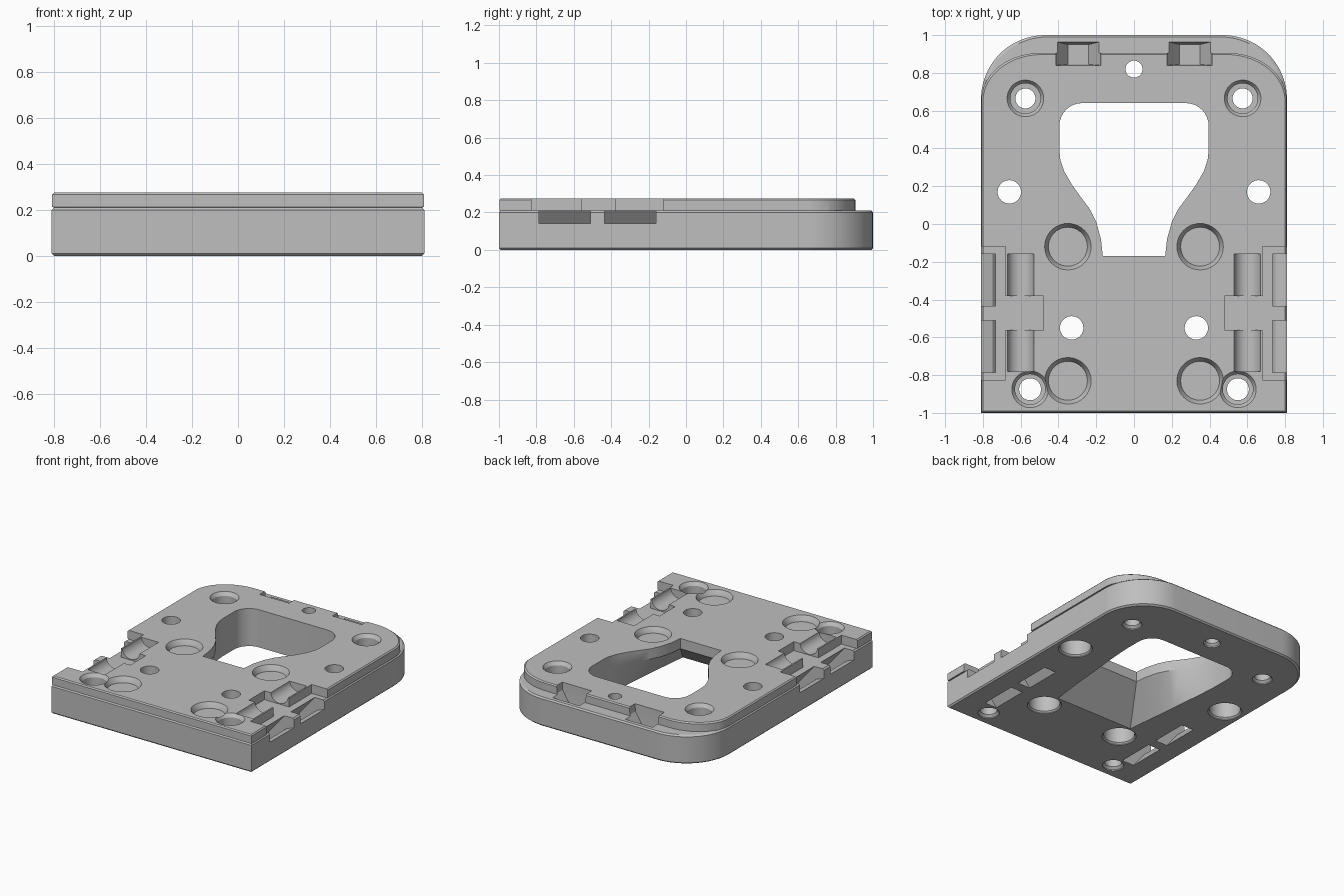
import bpy, bmesh, math

if "Cube" in bpy.data.objects:
    bpy.data.objects.remove(bpy.data.objects["Cube"])

grey = bpy.data.materials.new("plain_grey")
grey.use_nodes = True
COLOUR = (0.52, 0.52, 0.52, 1)
grey.diffuse_color = COLOUR
grey.node_tree.nodes["Principled BSDF"].inputs["Base Color"].default_value = COLOUR

TOP = 0.275


def loft(name, rings):
    """Closed solid through rings of equal point count."""
    bm = bmesh.new()
    loops = [[bm.verts.new(p) for p in ring] for ring in rings]
    n = len(loops[0])
    bm.faces.new(loops[0])
    bm.faces.new(loops[-1])
    for a, b in zip(loops, loops[1:]):
        for i in range(n):
            j = (i + 1) % n
            bm.faces.new((a[i], a[j], b[j], b[i]))
    bmesh.ops.recalc_face_normals(bm, faces=bm.faces)
    mesh = bpy.data.meshes.new(name)
    bm.to_mesh(mesh)
    bm.free()
    mesh.materials.append(grey)
    obj = bpy.data.objects.new(name, mesh)
    bpy.context.collection.objects.link(obj)
    return obj


def outline(w, front, back, rx, ry, z):
    """Plate outline: square front, rounded back corners."""
    steps = 20
    pts = [(-w, front, z), (w, front, z)]
    for side in (1, -1):
        for k in range(steps + 1):
            a = math.pi / 2 * (k if side > 0 else steps - k) / steps
            pts.append((side * (w - rx + rx * math.cos(a)),
                        back - ry + ry * math.sin(a), z))
    return pts


def lower(inset, z):
    return outline(0.81 - inset, -1 + inset, 1 - inset, 0.34, 0.34, z)


def upper(inset, z):
    return outline(0.808 - inset, -0.998 + inset, 0.905 - inset, 0.31, 0.25, z)


# Main plate with a stepped rounded back and fine chamfers
plate = loft("base_plate", [lower(0.01, 0), lower(0, 0.01), lower(0, 0.2),
                            lower(0.01, 0.21), upper(0, 0.212),
                            upper(0, TOP - 0.008), upper(0.008, TOP)])


def cut(cutter):
    mod = plate.modifiers.new("cut", "BOOLEAN")
    mod.operation = "DIFFERENCE"
    mod.solver = "EXACT"
    mod.object = cutter
    bpy.context.view_layer.objects.active = plate
    bpy.ops.object.modifier_apply(modifier=mod.name)
    bpy.data.objects.remove(cutter)


def round_cut(x, y, steps):
    """Turned cutter; steps are (radius, height) pairs."""
    n = 40
    cut(loft("hole_cutter", [[(x + r * math.cos(2 * math.pi * i / n),
                               y + r * math.sin(2 * math.pi * i / n), z)
                              for i in range(n)] for r, z in steps]))


def prism_cut(section, y0, y1):
    """Cutter with an (x, z) section running along y."""
    cut(loft("slot_cutter", [[(x, y, z) for x, z in section] for y in (y0, y1)]))


def box_cut(x0, x1, y0, y1, z0):
    prism_cut([(x0, z0), (x1, z0), (x1, 0.4), (x0, 0.4)], y0, y1)


# Keyhole opening, flared toward the front on the underside
corner = [(0.275 + 0.12 * math.cos(a), 0.52 + 0.12 * math.sin(a))
          for a in (math.pi / 2 * k / 8 for k in range(9))]
neck = [(0.165, -0.17), (0.175, -0.08), (0.2, 0.01), (0.235, 0.08), (0.28, 0.14),
        (0.33, 0.21), (0.37, 0.28), (0.39, 0.34), (0.395, 0.39)]
flare = [(0.32, -0.42), (0.335, -0.28), (0.35, -0.14), (0.36, -0.02), (0.37, 0.08),
         (0.38, 0.18), (0.387, 0.26), (0.392, 0.33), (0.395, 0.39)]


def keyhole(half, z):
    half = half + corner
    return [(x, y, z) for x, y in half] + [(-x, y, z) for x, y in reversed(half)]


cut(loft("opening_cutter", [keyhole(flare, -0.02), keyhole(flare, 0),
                            keyhole(neck, 0.2), keyhole(neck, 0.4)]))

# Small hole at the back
round_cut(0, 0.82, [(0.058, -0.1), (0.058, 0.01), (0.045, 0.025), (0.045, 0.4)])

for s in (1, -1):
    # Bolt holes, counterbored from above
    for x, y, r in ((0.575, 0.665, 0.053), (0.55, -0.875, 0.058)):
        round_cut(s * x, y, [(r + 0.015, -0.1), (r + 0.015, 0.008), (r, 0.023),
                             (r, 0.12), (0.08, 0.121), (0.08, 0.25),
                             (0.097, TOP), (0.097, 0.4)])
    # Holes counterbored from below
    for x, y in ((0.66, 0.17), (0.33, -0.55)):
        round_cut(s * x, y, [(0.115, -0.1), (0.115, 0.005), (0.105, 0.015),
                             (0.105, 0.16), (0.062, 0.161), (0.062, 0.4)])
    # Shallow round pockets on top
    for y in (-0.12, -0.83):
        round_cut(s * 0.35, y, [(0.103, 0.235), (0.108, 0.25),
                                (0.123, TOP), (0.123, 0.4)])

    # T-shaped side recess
    box_cut(s * 0.68, s * 0.9, -0.825, -0.12, 0.21)
    box_cut(s * 0.48, s * 0.7, -0.56, -0.38, 0.21)

    # Slanted strap channels from the side to the underside
    for y0, y1 in ((-0.785, -0.51), (-0.435, -0.16)):
        prism_cut([(s * x, z) for x, z in ((0.64, -0.02), (0.75, 0.12), (0.83, 0.15),
                                           (0.83, 0.23), (0.75, 0.23), (0.54, -0.02))],
                  y0, y1)
    # Curved troughs beside the recess
    arc = [(s * (0.6 + 0.07 * math.cos(a)), 0.28 - 0.065 * math.sin(a))
           for a in (math.pi * k / 12 for k in range(13))]
    for y0, y1 in ((-0.78, -0.55), (-0.39, -0.16)):
        prism_cut(arc + [(s * 0.53, 0.4), (s * 0.67, 0.4)], y0, y1)

    # Tapered catches in the back edge
    def catch(a, b, y0, y1, z):
        return [(s * a, y0, z), (s * b, y0, z), (s * b, y1, z), (s * a, y1, z)]
    cut(loft("catch_cutter", [catch(0.24, 0.35, 0.845, 0.95, 0.13),
                              catch(0.18, 0.41, 0.84, 0.965, 0.22),
                              catch(0.165, 0.42, 0.84, 0.97, 0.4)]))

bpy.ops.object.select_all(action="DESELECT")
plate.select_set(True)
bpy.context.view_layer.objects.active = plate
bpy.ops.object.shade_smooth_by_angle(angle=math.radians(28))
